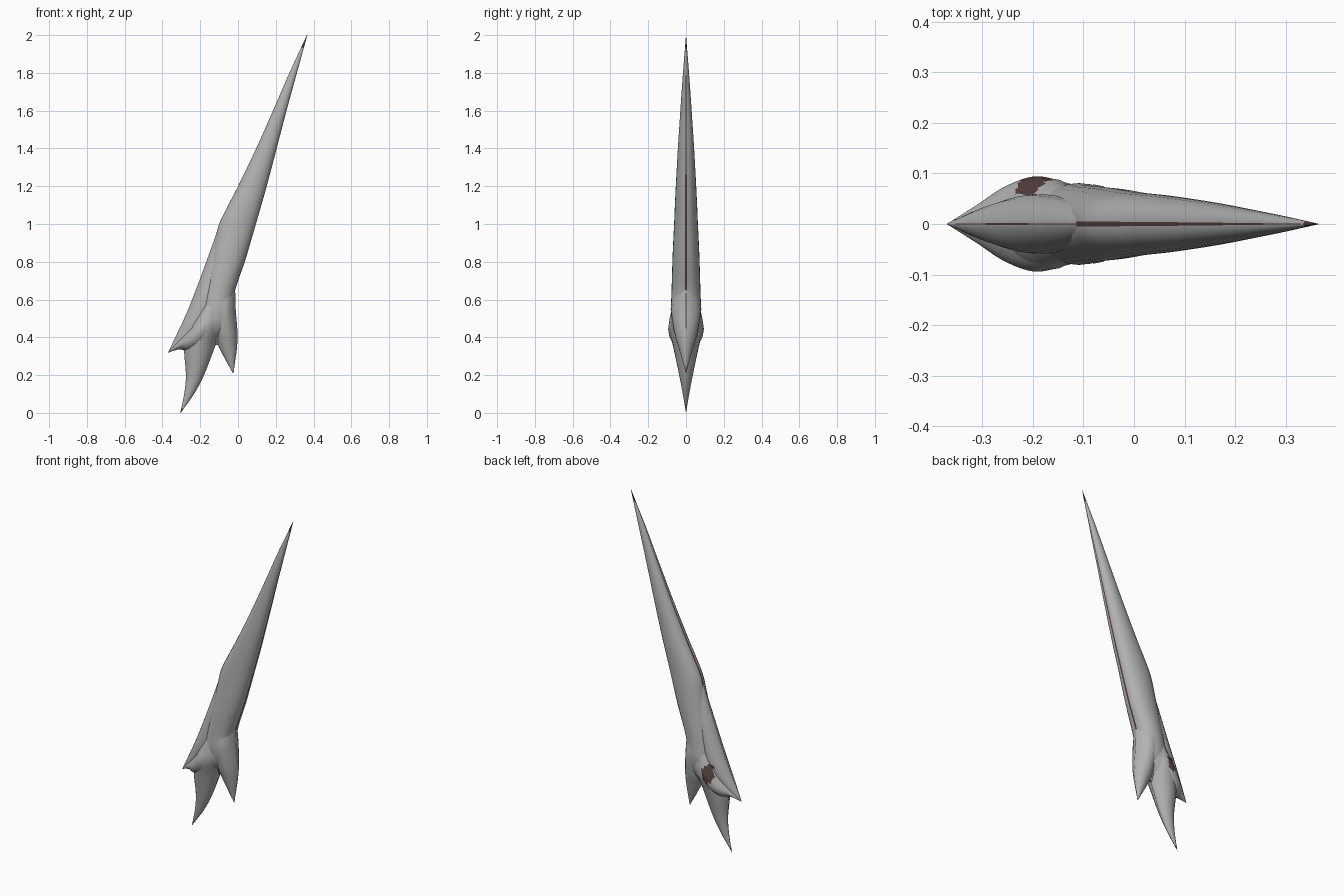
import bpy, bmesh, math

cube = bpy.data.objects.get("Cube")
if cube:
    bpy.data.objects.remove(cube)


def make_material(name, color):
    mat = bpy.data.materials.new(name)
    mat.use_nodes = True
    mat.diffuse_color = color
    mat.node_tree.nodes["Principled BSDF"].inputs["Base Color"].default_value = color
    return mat


grey = make_material("stone grey", (0.45, 0.445, 0.445, 1))
brown = make_material("dark red brown", (0.09, 0.05, 0.05, 1))

STEPS = 10
SEAM = 0.05
# Angles round a section, with a narrow seam at both edges
half_turn = [SEAM] + [math.pi * i / 12 for i in range(1, 12)] + [math.pi - SEAM]
ANGLES = half_turn + [a + math.pi for a in half_turn]
SIDES = len(ANGLES)


def spline(stations):
    """Smooth the list of stations with a Catmull-Rom curve."""
    padded = [stations[0]] + stations + [stations[-1]]
    result = []
    for p, q, r, s in zip(padded, padded[1:], padded[2:], padded[3:]):
        for i in range(STEPS):
            t = i / STEPS
            result.append([b + t / 2 * (c - a + t * (2 * a - 5 * b + 4 * c - d
                           + t * (3 * (b - c) + d - a)))
                           for a, b, c, d in zip(p, q, r, s)])
    return result + [stations[-1]]


def is_dark(center, seam, half):
    """Thin edges, sharp tips and one oval spot on the back shoulder."""
    spot = math.hypot((center.x + 0.2) / 0.036, (center.z - 0.47) / 0.05)
    return seam or half < 0.004 or (center.y > 0.055 and spot < 1)


def loft(name, stations, sharpness=1.2):
    """Each station: outer edge x, z, inner edge x, z, half thickness."""
    bm = bmesh.new()
    sections = spline(stations)
    rings = []
    for ax, az, bx, bz, half in sections:
        ring = []
        for angle in ANGLES:
            f = 0.5 - 0.5 * math.cos(angle)
            s = math.sin(angle)
            y = math.copysign(max(half, 0.0) * abs(s) ** sharpness, s)
            ring.append(bm.verts.new((ax + (bx - ax) * f, y, az + (bz - az) * f)))
        rings.append(ring)
    for low, high, section in zip(rings, rings[1:], sections):
        for i in range(SIDES):
            j = (i + 1) % SIDES
            face = bm.faces.new((low[i], low[j], high[j], high[i]))
            seam = j % len(half_turn) == 0
            face.material_index = int(is_dark(face.calc_center_median(), seam, section[4]))
    bm.faces.new(rings[0])
    bm.faces.new(rings[-1])
    bmesh.ops.remove_doubles(bm, verts=bm.verts, dist=0.0001)
    bmesh.ops.recalc_face_normals(bm, faces=bm.faces)
    mesh = bpy.data.meshes.new(name)
    bm.to_mesh(mesh)
    bm.free()
    mesh.materials.append(grey)
    mesh.materials.append(brown)
    obj = bpy.data.objects.new(name, mesh)
    bpy.context.collection.objects.link(obj)
    bpy.ops.object.select_all(action="DESELECT")
    obj.select_set(True)
    bpy.context.view_layer.objects.active = obj
    bpy.ops.object.shade_smooth_by_angle(angle=math.radians(40))


def level(z, left, right, half):
    return (left, z, right, z, half)


# Long tapering spike, closing between the prongs
loft("spike", [
    level(2.0, 0.365, 0.367, 0.0),
    level(1.8, 0.272, 0.312, 0.016),
    level(1.6, 0.185, 0.257, 0.03),
    level(1.4, 0.096, 0.205, 0.043),
    level(1.2, 0.0, 0.152, 0.054),
    level(1.1, -0.052, 0.124, 0.059),
    level(1.0, -0.1, 0.095, 0.063),
    level(0.9, -0.125, 0.066, 0.068),
    level(0.8, -0.146, 0.036, 0.072),
    level(0.63, -0.182, -0.02, 0.077),
    level(0.53, -0.2, -0.02, 0.08),
    level(0.45, -0.21, -0.03, 0.062),
    level(0.36, -0.16, -0.08, 0.008)], 0.85)

# Thin wedge set into the slanted side
loft("side_wedge", [
    level(1.02, -0.09, -0.04, 0.02),
    level(0.8, -0.168, -0.06, 0.046),
    level(0.6, -0.243, -0.1, 0.058),
    level(0.5, -0.285, -0.14, 0.056),
    level(0.4, -0.332, -0.22, 0.036),
    level(0.32, -0.37, -0.369, 0.0)])

# Short outer prong
loft("outer_prong", [
    (-0.08, 0.62, -0.08, 0.4, 0.066),
    (-0.13, 0.6, -0.14, 0.37, 0.082),
    (-0.19, 0.545, -0.2, 0.34, 0.094),
    (-0.25, 0.46, -0.26, 0.325, 0.074),
    (-0.31, 0.39, -0.31, 0.336, 0.038),
    (-0.37, 0.321, -0.37, 0.319, 0.0)])

# Long curved middle prong
loft("middle_prong", [
    level(0.62, -0.17, -0.08, 0.06),
    level(0.53, -0.22, -0.08, 0.08),
    level(0.45, -0.26, -0.09, 0.091),
    level(0.35, -0.285, -0.122, 0.068),
    level(0.2, -0.276, -0.18, 0.036),
    level(0.1, -0.285, -0.233, 0.017),
    level(0.0, -0.306, -0.304, 0.0)])

# Straight rear prong
loft("rear_prong", [
    level(0.66, -0.14, -0.015, 0.06),
    level(0.55, -0.145, -0.012, 0.078),
    level(0.43, -0.13, -0.003, 0.062),
    level(0.35, -0.102, -0.005, 0.04),
    level(0.28, -0.066, -0.014, 0.02),
    level(0.21, -0.027, -0.024, 0.0)], 1.3)
